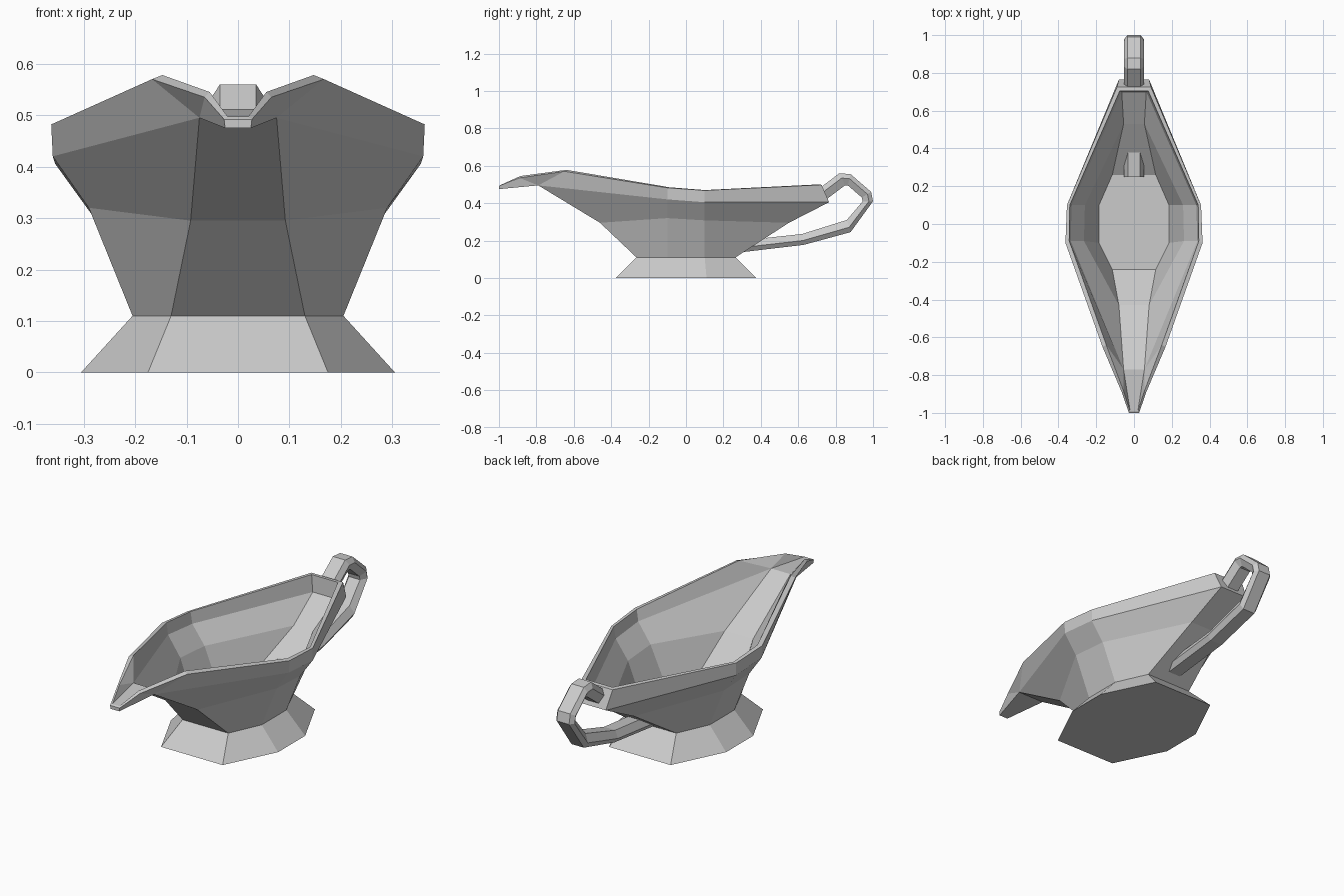
import bpy, bmesh

china = bpy.data.materials.new("pale grey china")
china.diffuse_color = (0.6, 0.6, 0.6, 1)


def loft(name, rings, cap=True):
    """Skin a list of equal closed rings, merging coincident points."""
    bm = bmesh.new()
    rows = [[bm.verts.new(p) for p in r] for r in rings]
    n = len(rows[0])
    for a, b in zip(rows, rows[1:]):
        for i in range(n):
            j = (i + 1) % n
            bm.faces.new((a[i], a[j], b[j], b[i]))
    if cap:
        bm.faces.new(rows[0][::-1])
        bm.faces.new(rows[-1])
    bmesh.ops.remove_doubles(bm, verts=bm.verts, dist=0.0005)
    bmesh.ops.dissolve_degenerate(bm, edges=bm.edges, dist=0.0005)
    bmesh.ops.recalc_face_normals(bm, faces=bm.faces)
    me = bpy.data.meshes.new(name)
    bm.to_mesh(me)
    bm.free()
    me.materials.append(china)
    ob = bpy.data.objects.new(name, me)
    bpy.context.collection.objects.link(ob)
    return ob


def mirrored(half):
    return half + [(-x, y, z) for x, y, z in reversed(half)]


def octagon(front, side_f, side_b, back):
    """Half ring whose three front columns share one point."""
    return [front, front, front, side_f, side_b, back]


# Columns of a half ring: lip, lip shoulder, peak, side front, side back, back
brow = (0.075, -0.79, 0.495)
upper = octagon(brow, (0.36, -0.1, 0.42), (0.355, 0.1, 0.405), (0.08, 0.765, 0.405))
halves = [
    # foot
    octagon((0.175, -0.375, 0), (0.305, -0.11, 0), (0.305, 0.11, 0), (0.175, 0.375, 0)),
    octagon((0.13, -0.265, 0.11), (0.205, -0.1, 0.11), (0.205, 0.1, 0.11), (0.13, 0.265, 0.11)),
    # outer bowl
    octagon((0.092, -0.46, 0.295), (0.29, -0.1, 0.32), (0.285, 0.1, 0.308), (0.09, 0.55, 0.295)),
    upper,
    [(0.025, -1, 0.475)] + upper[1:],
    # rim, outer then inner edge
    [(0.027, -1, 0.492), (0.065, -0.89, 0.535), (0.167, -0.65, 0.57),
     (0.363, -0.1, 0.482), (0.355, 0.1, 0.468), (0.09, 0.725, 0.498)],
    [(0.02, -0.992, 0.497), (0.055, -0.885, 0.545), (0.147, -0.64, 0.578),
     (0.343, -0.09, 0.485), (0.34, 0.1, 0.47), (0.075, 0.705, 0.5)],
    # inner bowl
    octagon((0.055, -0.77, 0.512), (0.335, -0.09, 0.425), (0.33, 0.1, 0.41), (0.065, 0.7, 0.415)),
    octagon((0.08, -0.43, 0.315), (0.265, -0.09, 0.325), (0.26, 0.1, 0.315), (0.055, 0.53, 0.31)),
    octagon((0.115, -0.24, 0.13), (0.185, -0.1, 0.13), (0.185, 0.1, 0.13), (0.115, 0.26, 0.13)),
]
loft("sauce_boat_body", [mirrored(h) for h in halves])

# Handle: outer and inner side-view points, swept with a six-sided section
stations = [
    ((0.715, 0.48), (0.75, 0.42)), ((0.82, 0.56), (0.85, 0.495)),
    ((0.88, 0.555), (0.865, 0.495)), ((0.99, 0.46), (0.94, 0.43)),
    ((1.0, 0.41), (0.945, 0.41)), ((0.88, 0.245), (0.86, 0.31)),
    ((0.63, 0.177), (0.62, 0.235)), ((0.25, 0.132), (0.25, 0.195)),
]
rings = []
for (oy, oz), (iy, iz) in stations:
    my, mz = oy * 0.6 + iy * 0.4, oz * 0.6 + iz * 0.4
    rings.append(mirrored([(0.035, oy, oz), (0.052, my, mz), (0.032, iy, iz)]))
loft("handle", rings)
